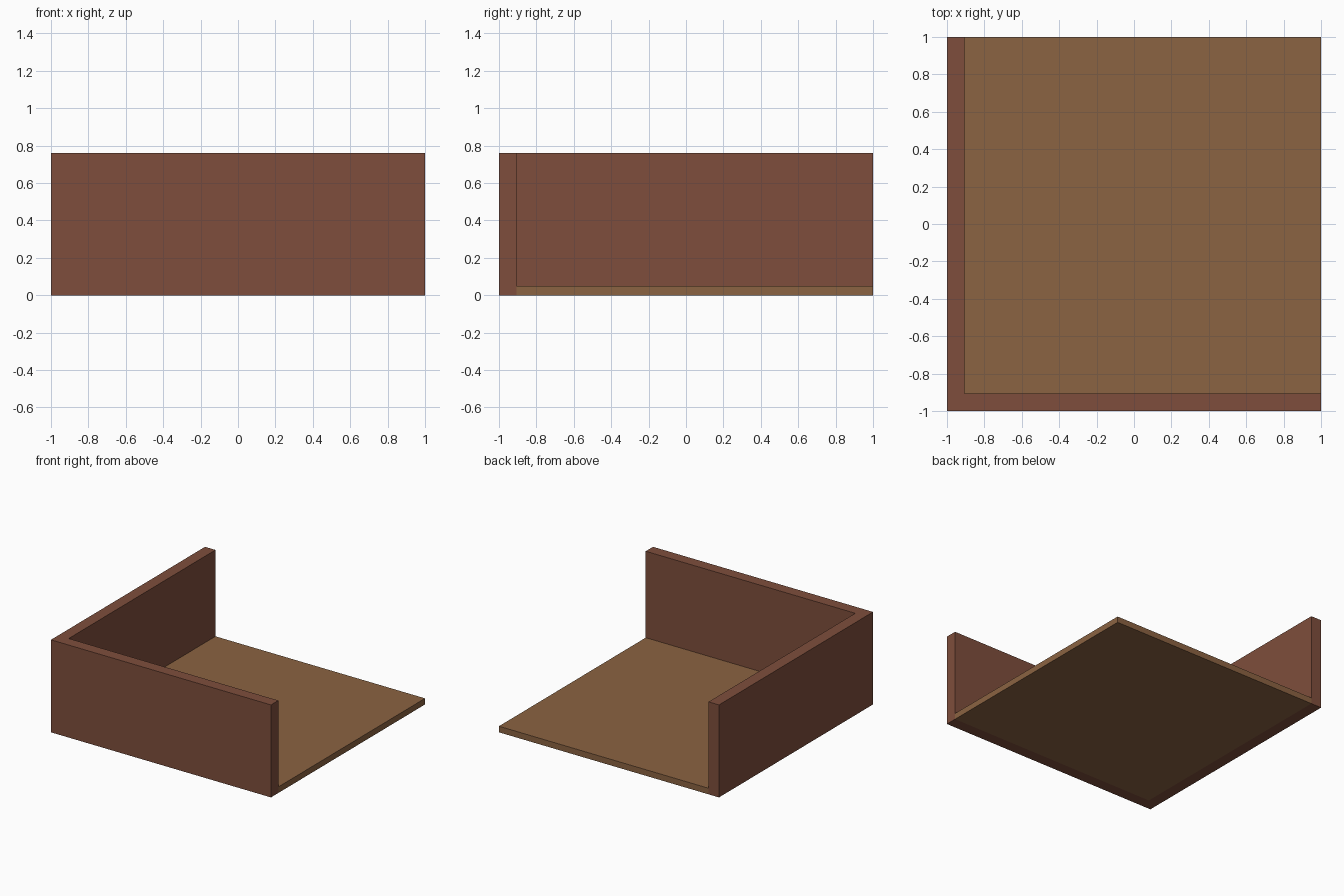
import bpy, bmesh

if "Cube" in bpy.data.objects:
    bpy.data.objects.remove(bpy.data.objects["Cube"])

WALL_H, FLOOR_H, INNER = 0.76, 0.05, -0.905


def material(name, color):
    m = bpy.data.materials.new(name)
    m.diffuse_color = (*color, 1)
    m.use_nodes = True
    m.node_tree.nodes["Principled BSDF"].inputs["Base Color"].default_value = m.diffuse_color
    return m


def extruded(name, outline, height, mat):
    """Flat outline on the ground, extruded straight up."""
    bm = bmesh.new()
    base = bm.faces.new([bm.verts.new((x, y, 0)) for x, y in outline])
    top = bmesh.ops.extrude_face_region(bm, geom=[base], use_keep_orig=True)
    bmesh.ops.translate(bm, vec=(0, 0, height),
                        verts=[v for v in top["geom"] if isinstance(v, bmesh.types.BMVert)])
    bmesh.ops.recalc_face_normals(bm, faces=bm.faces)
    mesh = bpy.data.meshes.new(name)
    bm.to_mesh(mesh)
    bm.free()
    mesh.materials.append(mat)
    obj = bpy.data.objects.new(name, mesh)
    bpy.context.collection.objects.link(obj)
    return obj


brick = material("reddish brown wall", (0.209, 0.076, 0.045))
wood = material("tan brown floor", (0.258, 0.125, 0.054))

# L-shaped corner wall along the front and left sides
extruded("corner_wall", [(-1, -1), (1, -1), (1, INNER), (INNER, INNER), (INNER, 1), (-1, 1)],
         WALL_H, brick)

# Floor slab inside the walls
extruded("floor", [(INNER, INNER), (1, INNER), (1, 1), (INNER, 1)], FLOOR_H, wood)
